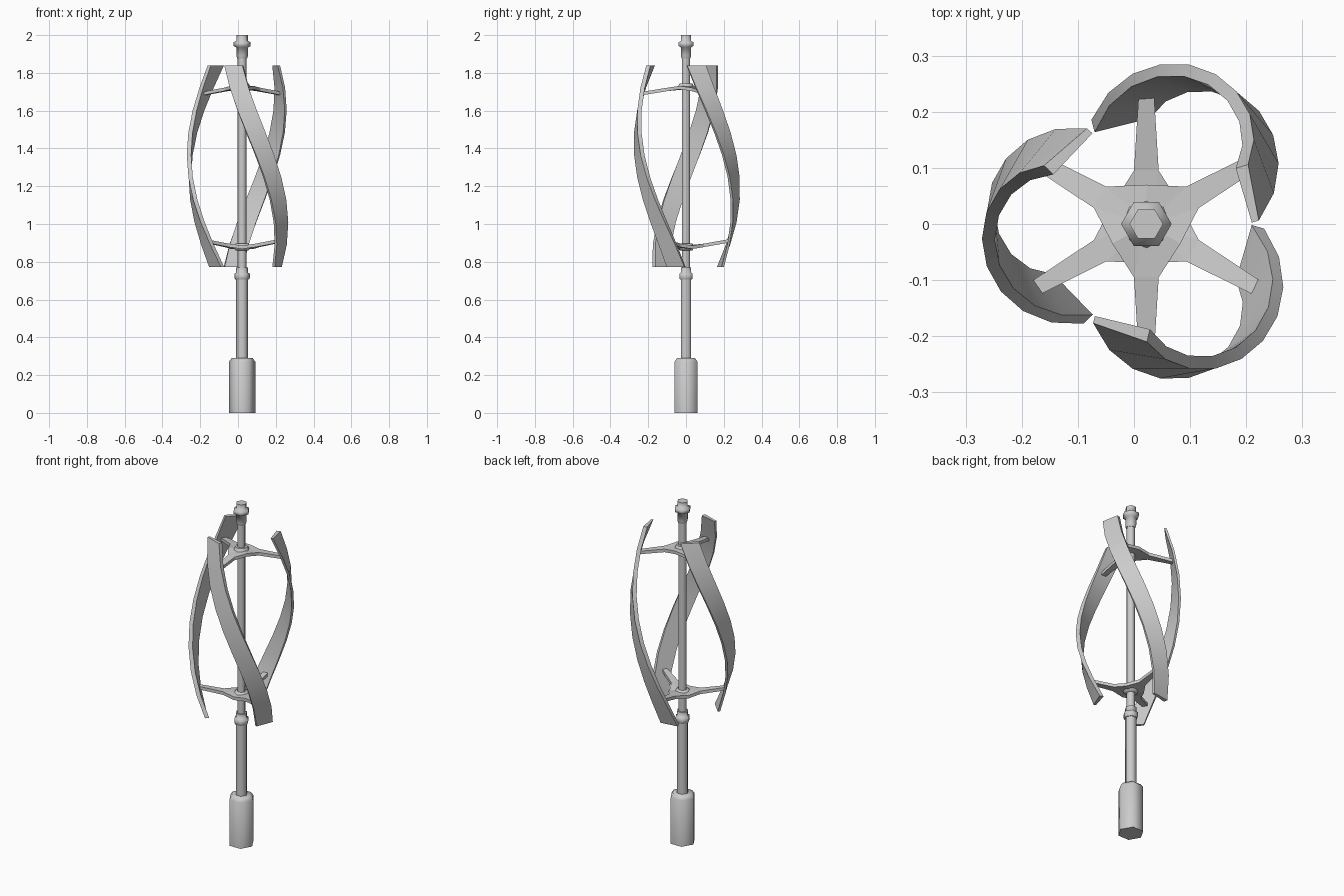
import bpy, bmesh
from math import sin, cos, pi, radians

if "Cube" in bpy.data.objects:
    bpy.data.objects.remove(bpy.data.objects["Cube"])

CX = 0.022  # rotor axis position in x


def finish(name, bm, angle=None):
    bmesh.ops.recalc_face_normals(bm, faces=bm.faces)
    me = bpy.data.meshes.new(name)
    bm.to_mesh(me)
    bm.free()
    ob = bpy.data.objects.new(name, me)
    bpy.context.collection.objects.link(ob)
    if angle:
        bpy.ops.object.select_all(action='DESELECT')
        ob.select_set(True)
        bpy.context.view_layer.objects.active = ob
        bpy.ops.object.shade_smooth_by_angle(angle=radians(angle))
    return ob


def loft(bm, rings):
    """Skin closed rings of points and cap both ends."""
    vs = [[bm.verts.new(p) for p in ring] for ring in rings]
    n = len(vs[0])
    for a, b in zip(vs, vs[1:]):
        for i in range(n):
            j = (i + 1) % n
            bm.faces.new((a[i], a[j], b[j], b[i]))
    bm.faces.new(vs[0][::-1])
    bm.faces.new(vs[-1])


def lathe(name, profile, sides=6):
    bm = bmesh.new()
    loft(bm, [[(CX + r * cos(2 * pi * i / sides), r * sin(2 * pi * i / sides), z)
               for i in range(sides)] for r, z in profile])
    return finish(name, bm, 62)


def polar(angle, r, t, z):
    """Point at radius r along angle, shifted t sideways (counter-clockwise)."""
    return (CX + r * cos(angle) - t * sin(angle), r * sin(angle) + t * cos(angle), z)


# base, mast and caps
lathe("base", [(.07, 0), (.07, .27), (.056, .29)])
lathe("lower_mast", [(.032, .28), (.032, .71)])
lathe("lower_collar", [(.036, .705), (.041, .715), (.041, .737), (.032, .742), (.032, .77)])
lathe("rotor_shaft", [(.0235, .76), (.0235, 1.9)])
lathe("top_bearing", [(.026, 1.875), (.031, 1.89), (.031, 1.935), (.045, 1.942),
                      (.045, 1.962), (.03, 1.97), (.03, 2.0)])


# three-armed spiders that carry the blades
def spider(name, z_hub, z_tip, start):
    bm = bmesh.new()
    half = .009
    outline = []
    for k in range(3):
        a = start + k * 2 * pi / 3
        outline += [(a, .095, -.022, .3), (a, .225, -.014, 1), (a, .225, .014, 1),
                    (a, .095, .022, .3), (a + pi / 3, .07, 0, 0)]
    top, bottom = [[bm.verts.new(polar(a, r, t, z_hub + (z_tip - z_hub) * f + dz))
                    for a, r, t, f in outline] for dz in (half, -half)]
    ctop = bm.verts.new((CX, 0, z_hub + half))
    cbot = bm.verts.new((CX, 0, z_hub - half))
    n = len(outline)
    for i in range(n):
        j = (i + 1) % n
        bm.faces.new((top[i], bottom[i], bottom[j], top[j]))
        if i % 5 != 1:
            # arms are quads, the hub is a fan
            if i % 5 in (0, 2):
                continue
            bm.faces.new((ctop, top[i], top[j]))
            bm.faces.new((cbot, bottom[j], bottom[i]))
    for k in range(3):
        q = range(5 * k, 5 * k + 4)
        for ring, c in ((top, ctop), (bottom, cbot)):
            bm.faces.new([ring[i] for i in q])
            bm.faces.new((c, ring[5 * k], ring[5 * k + 3]))
    return finish(name, bm)


spider("upper_spider", 1.722, 1.692, radians(-90))
spider("lower_spider", .877, .91, radians(-30))
lathe("upper_hub", [(.045, 1.722), (.034, 1.745)], 8)
lathe("lower_hub", [(.034, .86), (.045, .877), (.034, .896)], 8)

# helical blades: wedge section, bowed outwards at mid height
STEPS = 9
for k in range(3):
    bm = bmesh.new()
    rings = []
    for i in range(STEPS + 1):
        f = i / STEPS
        a = radians(-16 - 87.5 * f + 120 * k)
        r = .181 + .087 * (1 - (2 * f - 1) ** 2)
        z = .772 + 1.068 * f
        rings.append([polar(a, r, -.051, z), polar(a, r, .05, z),
                      polar(a, r + .023, .05, z), polar(a, r + .013, -.051, z)])
    loft(bm, rings)
    finish(f"blade_{k + 1}", bm, 35)
